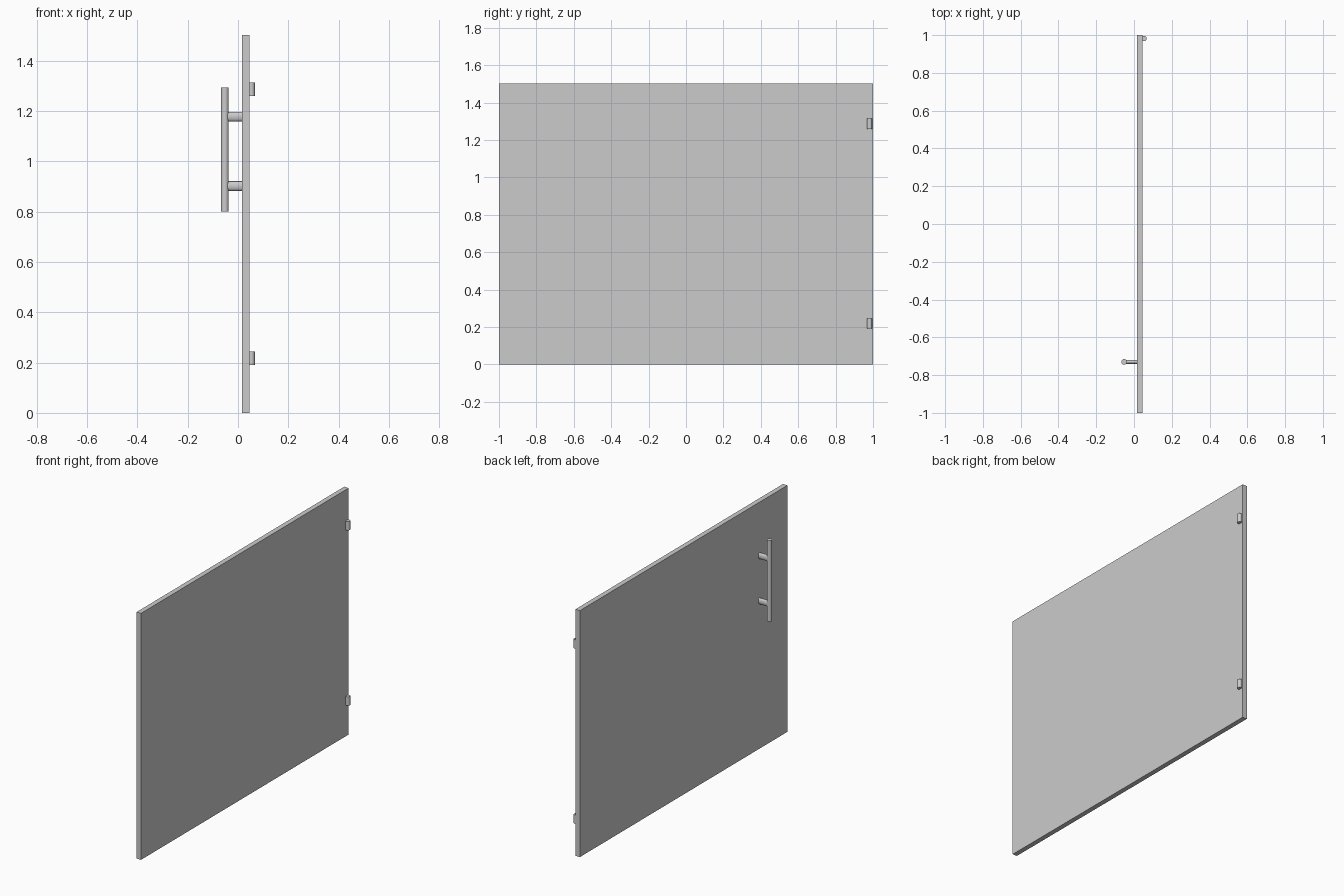
import bpy
from math import radians, pi

if "Cube" in bpy.data.objects:
    bpy.data.objects.remove(bpy.data.objects["Cube"])


def smooth(obj):
    bpy.ops.object.select_all(action='DESELECT')
    obj.select_set(True)
    bpy.context.view_layer.objects.active = obj
    bpy.ops.object.shade_smooth_by_angle(angle=radians(40))


def cylinder(name, loc, size, rot=(0, 0, 0)):
    # size = local x diameter, local y diameter, length
    bpy.ops.mesh.primitive_cylinder_add(vertices=32, radius=0.5, depth=1,
                                        location=loc, rotation=rot)
    obj = bpy.context.object
    obj.name = name
    obj.scale = size
    bpy.ops.object.transform_apply(location=False, rotation=True, scale=True)
    smooth(obj)
    return obj


# Door panel
bpy.ops.mesh.primitive_cube_add(size=1, location=(0.031, 0, 0.75))
panel = bpy.context.object
panel.name = "door_panel"
panel.scale = (0.03, 2.0, 1.503)
panel.location.z = 1.503 / 2
bpy.ops.object.transform_apply(location=False, rotation=False, scale=True)

# Hinge barrels on the back edge
for label, z in (("lower", 0.218), ("upper", 1.287)):
    cylinder(f"{label}_hinge", (0.0535, 0.982, z), (0.027, 0.027, 0.054))

# Upright pull handle
HANDLE_Y = -0.73
cylinder("handle_bar", (-0.052, HANDLE_Y, 1.047), (0.03, 0.03, 0.493))

# Oval posts joining the handle to the panel
for label, z in (("lower", 0.902), ("upper", 1.178)):
    cylinder(f"{label}_handle_post", (-0.015, HANDLE_Y, z),
             (0.038, 0.022, 0.066), (0, pi / 2, 0))
